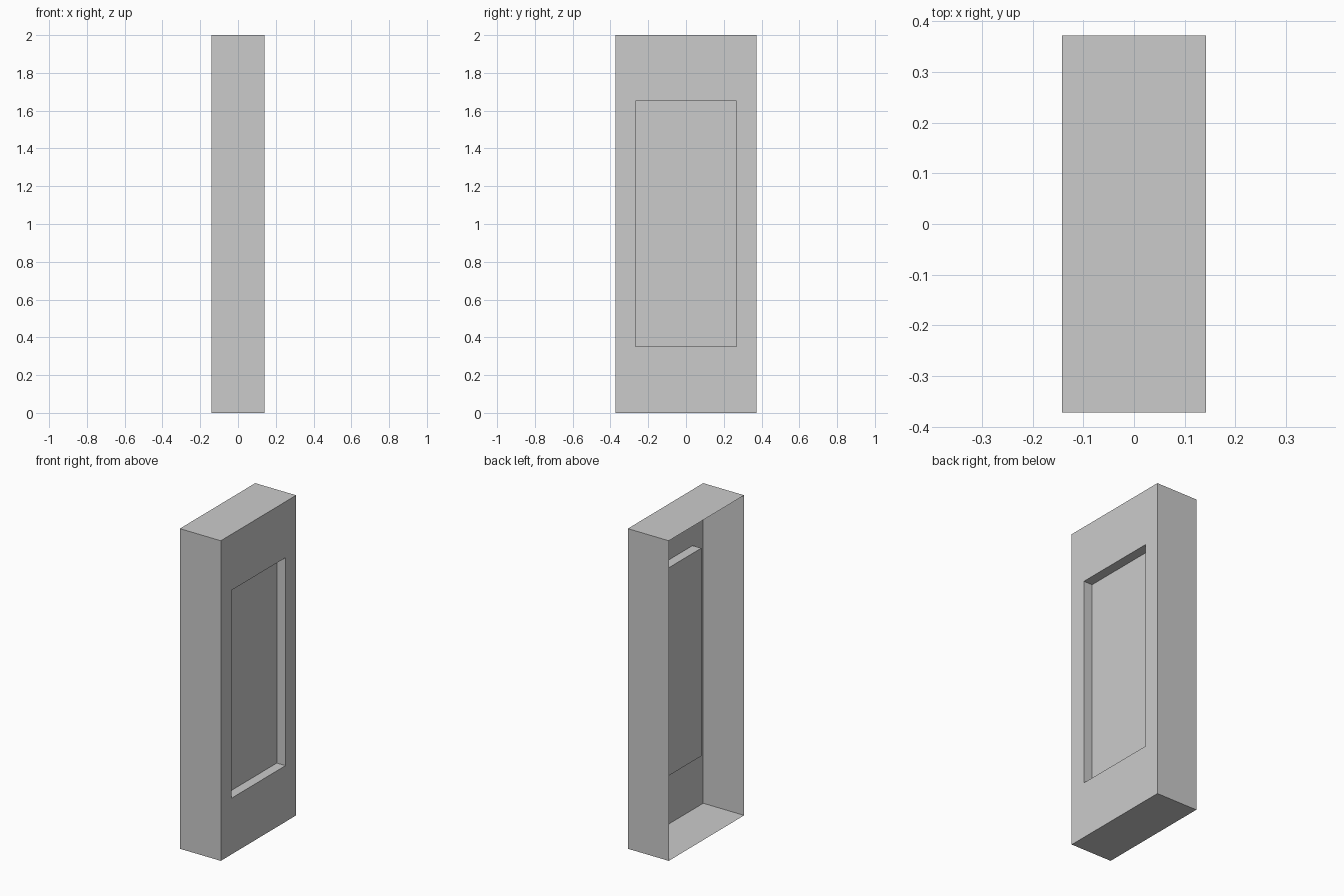
import bpy, bmesh

if "Cube" in bpy.data.objects:
    bpy.data.objects.remove(bpy.data.objects["Cube"])

HX, HY, H = 0.1415, 0.372, 2.0        # outer half depth, half width, height
WY, WZ0, WZ1 = 0.267, 0.351, 1.65     # window opening
DEPTH = 0.06                          # recess depth


def ring(bm, x, hy, z0, z1):
    """Rectangular loop of vertices in a plane of constant x."""
    return [bm.verts.new((x, y, z)) for y, z in
            ((-hy, z0), (hy, z0), (hy, z1), (-hy, z1))]


def bridge(bm, a, b):
    """Quads between two matching loops."""
    for i in range(4):
        j = (i + 1) % 4
        bm.faces.new((a[i], a[j], b[j], b[i]))


def make_object(name, bm):
    mesh = bpy.data.meshes.new(name)
    bm.to_mesh(mesh)
    bm.free()
    obj = bpy.data.objects.new(name, mesh)
    bpy.context.collection.objects.link(obj)
    return obj


# Thin open-backed casing: side walls, face frame, recess walls, sunken panel
bm = bmesh.new()
rings = [ring(bm, -HX, HY, 0, H),
         ring(bm, HX, HY, 0, H),
         ring(bm, HX, WY, WZ0, WZ1),
         ring(bm, HX - DEPTH, WY, WZ0, WZ1)]
for a, b in zip(rings, rings[1:]):
    bridge(bm, a, b)
bm.faces.new(rings[-1])
make_object("recessed_panel_casing", bm)
